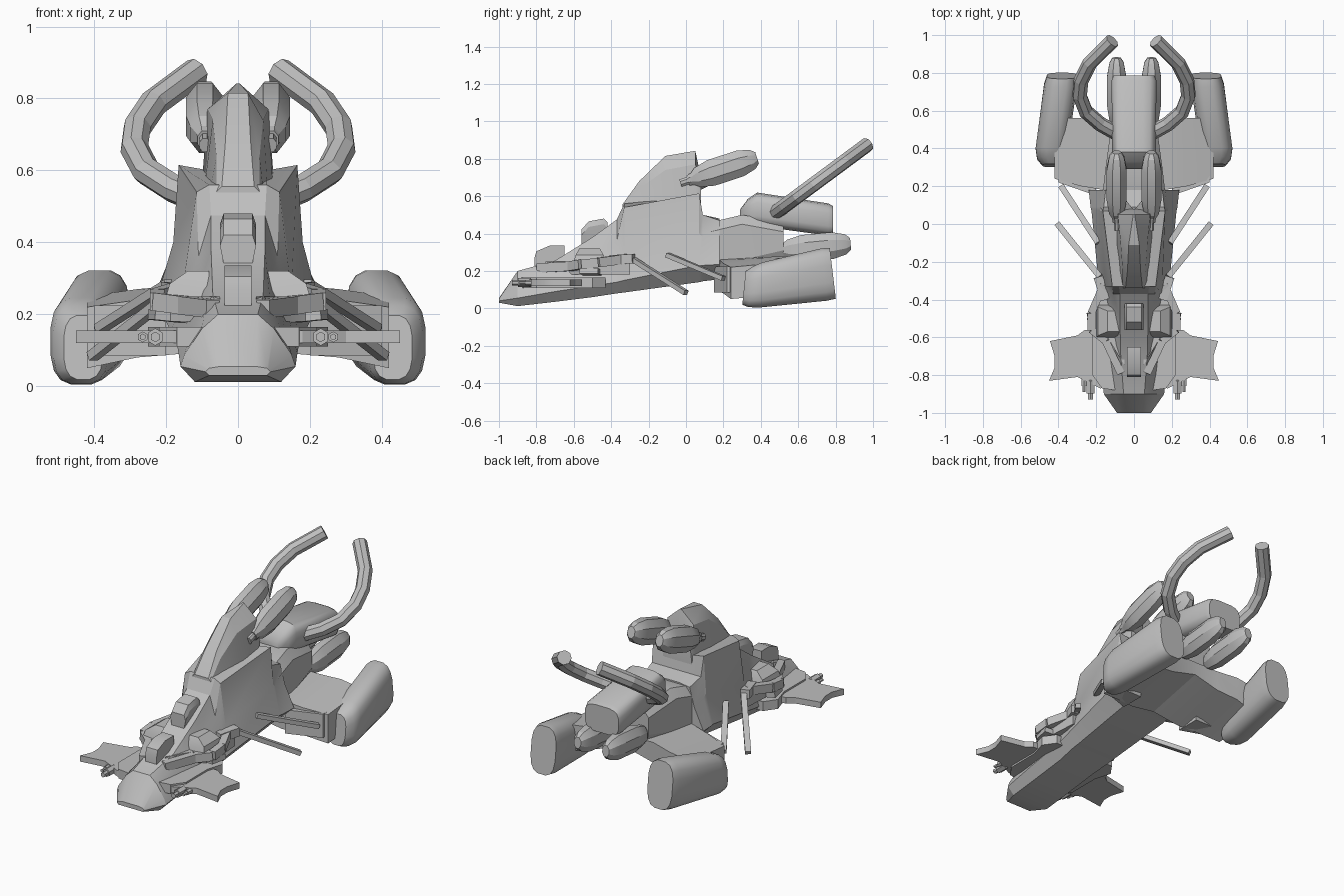
import bpy, bmesh, math
from mathutils import Vector

if "Cube" in bpy.data.objects:
    bpy.data.objects.remove(bpy.data.objects["Cube"], do_unlink=True)

grey = bpy.data.materials.new("hull_grey")
grey.use_nodes = True
GREY = (0.52, 0.52, 0.52, 1)
grey.diffuse_color = GREY
grey.node_tree.nodes["Principled BSDF"].inputs["Base Color"].default_value = GREY


def loft(name, rings, mirror=False, angle=25):
    """Skin a list of closed rings and cap both ends."""
    bm = bmesh.new()
    loops = [[bm.verts.new(p) for p in ring] for ring in rings]
    n = len(loops[0])
    for a, b in zip(loops, loops[1:]):
        for i in range(n):
            j = (i + 1) % n
            bm.faces.new((a[i], a[j], b[j], b[i]))
    bm.faces.new(loops[0])
    bm.faces.new(loops[-1][::-1])
    bmesh.ops.recalc_face_normals(bm, faces=bm.faces)
    me = bpy.data.meshes.new(name)
    bm.to_mesh(me)
    bm.free()
    me.materials.append(grey)
    me.shade_smooth()
    me.set_sharp_from_angle(angle=math.radians(angle))
    ob = bpy.data.objects.new(name, me)
    bpy.context.collection.objects.link(ob)
    if mirror:
        ob.modifiers.new("mirror", 'MIRROR').use_mirror_merge = False
    return ob


def sym_ring(y, half):
    """Symmetric cross-section from right-hand (x, z) points, bottom to top."""
    return [(x, y, z) for x, z in half] + [(-x, y, z) for x, z in reversed(half)]


def round_ring(y, cx, cz, w, h, n=16, power=0.55, lean=0):
    """Rounded-box cross-section, optionally leaning back with height."""
    ring = []
    for i in range(n):
        a = 2 * math.pi * (i + 0.5) / n
        c, s = math.cos(a), math.sin(a)
        dz = h * math.copysign(abs(s) ** power, s)
        ring.append((cx + w * math.copysign(abs(c) ** power, c), y + lean * dz, cz + dz))
    return ring


def prism(name, outline, z0, z1):
    return loft(name, [[(x, y, z) for x, y in outline] for z in (z0, z1)], True)


def turned(name, a, b, profile, n=8, squash=1.0):
    """Faceted pod turned about the line a-b; profile is (fraction, radius)."""
    a, b = Vector(a), Vector(b)
    d = b - a
    u = d.cross(Vector((0, 0, 1))).normalized()
    v = u.cross(d).normalized()
    rings = []
    for t, r in profile:
        ang = [2 * math.pi * (i + 0.5) / n for i in range(n)]
        rings.append([a + d * t + (u * squash * math.cos(k) + v * math.sin(k)) * r for k in ang])
    return loft(name, rings, True)


def beam(name, a, b, w, h):
    a, b = Vector(a), Vector(b)
    u = (b - a).cross(Vector((0, 0, 1))).normalized() * w / 2
    v = u.cross(b - a).normalized() * h / 2
    return loft(name, [[p + u + v, p - u + v, p - u - v, p + u - v] for p in (a, b)], True)


# Main hull: keel edge, chine, waist, shoulder, deck at each station
loft("hull", [sym_ring(y, half) for y, half in [
    (-1.0, [(.08, .03), (.09, .04), (.085, .045), (.08, .05), (.05, .055)]),
    (-.9, [(.12, .012), (.16, .055), (.15, .085), (.1, .16), (.055, .2)]),
    (-.7, [(.12, .035), (.165, .09), (.13, .16), (.09, .23), (.07, .255)]),
    (-.5, [(.12, .06), (.17, .12), (.14, .2), (.1, .3), (.075, .38)]),
    (-.37, [(.13, .08), (.18, .14), (.15, .25), (.11, .36), (.075, .475)]),
    (-.33, [(.13, .085), (.185, .15), (.15, .3), (.115, .54), (.08, .56)]),
    (.07, [(.145, .14), (.225, .23), (.18, .4), (.165, .615), (.08, .6)]),
    (.09, [(.145, .145), (.23, .23), (.18, .38), (.16, .5), (.08, .5)]),
    (.18, [(.145, .155), (.24, .235), (.18, .36), (.15, .47), (.08, .48)]),
]])

# Tall dorsal fin with a flat leading strip that narrows to a peak
loft("dorsal_fin", [sym_ring(y, [(b, .5), (w, zs), (t, zt)]) for y, b, w, zs, t, zt in [
    (-.34, .075, .06, .54, .045, .555), (-.25, .085, .06, .64, .035, .68),
    (-.11, .1, .07, .74, .028, .815), (.05, .105, .085, .77, .004, .842),
    (.08, .1, .08, .68, .004, .7)]])

# Canopy blocks on the nose
loft("upper_canopy", [sym_ring(y, [(.04, z0), (.05, z1 - .03), (.04, z1)]) for y, z0, z1 in
     [(-.56, .34, .42), (-.52, .36, .465), (-.44, .38, .48), (-.42, .4, .46)]])
loft("lower_canopy", [sym_ring(y, [(.037, z0), (.037, z1)]) for y, z0, z1 in
     [(-.81, .2, .27), (-.8, .2, .305), (-.73, .22, .335), (-.65, .25, .335)]])

# Rear body and rounded tank
loft("rear_body", [sym_ring(y, [(w - .03, z0), (w, z0 + .06), (w, z1 - .05), (w - .04, z1)])
                   for y, w, z0, z1 in [(.13, .17, .17, .46), (.3, .15, .2, .5), (.52, .12, .25, .46)]])
loft("rear_tank", [round_ring(y, 0, z, w, h) for y, z, w, h in [
    (.29, .49, .06, .04), (.33, .515, .1, .07), (.38, .53, .117, .09),
    (.76, .475, .12, .087), (.785, .47, .11, .079)]], angle=40)

# Engine pods, tapered and rising to the rear, and the thick plates that carry them
loft("engine_pod", [round_ring(y, x, z, w, h, 16, .68, lean) for y, x, z, w, h, lean in [
    (.31, .43, .108, .055, .09, .1), (.345, .437, .115, .077, .11, .1),
    (.4, .436, .125, .086, .122, .05), (.74, .388, .181, .089, .142, -.1),
    (.785, .381, .187, .081, .137, -.12)]], True, 40)
loft("engine_wing", [[(x, y0, z0), (x, y0, z1), (x, y1, z3), (x, y1, z2)]
                     for x, y0, y1, z0, z1, z2, z3 in [
    (.0, .17, .53, .12, .26, .2, .28), (.16, .18, .53, .09, .26, .16, .28),
    (.28, .2, .56, .08, .24, .13, .27), (.42, .24, .56, .05, .22, .08, .25)]], True)
prism("wing_bracket", [(.2, .15), (.4, .22), (.4, .3), (.2, .3)], .085, .225)

# Upper and lower small pods: stepped nozzle, full body, blunt tail
POD = [(0, .022), (.1, .022), (.1, .03), (.16, .036), (.22, .058),
       (.4, .077), (.78, .077), (.94, .058), (1, .034)]
turned("upper_pod", (.092, -.03, .67), (.092, .38, .805), POD, squash=.74)
turned("lower_pod", (.092, .45, .305), (.092, .88, .345), POD, squash=.7)
beam("pod_mount", (.02, .05, .66), (.1, .15, .71), .06, .06)

# Curved horns: one tilted faceted arc on each side
for side, word in ((1, "left"), (-1, "right")):
    cu = bpy.data.curves.new(word + "_horn", 'CURVE')
    cu.dimensions = '3D'
    cu.bevel_depth = .04
    cu.bevel_resolution = 2
    cu.use_fill_caps = True
    path = [(.09, .48), (.18, .53), (.255, .595), (.288, .68),
            (.28, .76), (.235, .85), (.115, .97)]
    sp = cu.splines.new('POLY')
    sp.points.add(len(path) - 1)
    for pt, (x, y) in zip(sp.points, path):
        pt.co = (side * x, y, .513 + .74 * (y - .48), 1)
    sp.use_smooth = False
    cu.materials.append(grey)
    bpy.context.collection.objects.link(bpy.data.objects.new(word + "_horn", cu))

# Front winglets with swept, hooked tips
prism("winglet", [(.08, -.86), (.18, -.87), (.3, -.81), (.45, -.83), (.42, -.76),
                  (.42, -.7), (.445, -.62), (.3, -.59), (.26, -.56), (.1, -.56)], .12, .155)
prism("winglet_root", [(.1, -.88), (.17, -.87), (.22, -.8), (.22, -.6), (.25, -.5),
                       (.2, -.43), (.1, -.43)], .11, .165)
for x, y, r in ((.23, -.93, .024), (.265, -.89, .015)):
    turned("winglet_gun", (x, y, .137), (x, y + .11, .137),
           [(0, r * .6), (.3, r * .6), (.3, r), (.9, r), (1, r * .6)], 6)

# Stepped frame around the cockpit
FRAME = [(.07, -.79, .215), (.15, -.62, .225), (.225, -.56, .235), (.225, -.47, .245), (.16, -.32, .265)]
for a, b in zip(FRAME, FRAME[1:]):
    beam("frame_bar", a, b, .04, .05)
prism("frame_deck", [(.05, -.75), (.14, -.6), (.2, -.55), (.2, -.46), (.19, -.3), (.05, -.3)], .18, .25)
loft("frame_housing", [[(x0, y0, z), (x1, y0, z), (x1, y1, z), (x0, y1, z)]
                       for x0, x1, y0, y1, z in [(.08, .2, -.6, -.43, .25),
                                                 (.08, .19, -.59, -.44, .285),
                                                 (.08, .14, -.57, -.46, .32)]], True)
beam("frame_brace", (.15, -.4, .26), (.19, -.28, .265), .05, .05)
beam("lower_brace", (.14, -.5, .19), (.24, -.52, .2), .1, .03)

# Two slender struts trailing from each flank
beam("front_strut", (.18, -.28, .26), (.405, 0, .083), .032, .025)
beam("rear_strut", (.19, -.1, .285), (.385, .2, .16), .032, .025)
